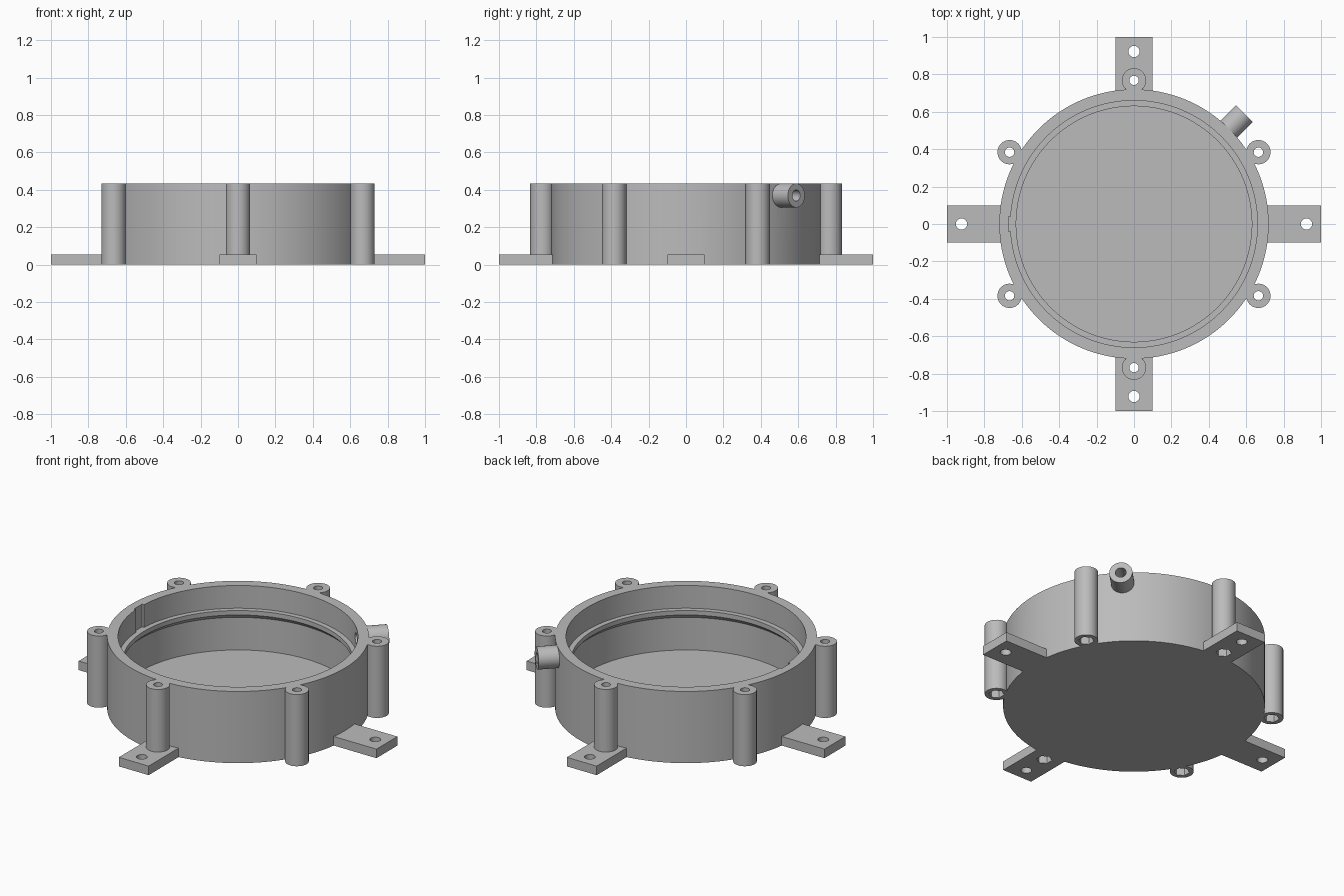
import bpy
import bmesh
import math
from mathutils import Matrix, Vector

cube = bpy.data.objects.get("Cube")
if cube:
    bpy.data.objects.remove(cube, do_unlink=True)

HEIGHT = 0.435
RADIUS = 0.72
TAB_TOP = 0.055
POST_RING = 0.768

grey = bpy.data.materials.new("plain grey")
grey.use_nodes = True
grey.diffuse_color = (0.5, 0.5, 0.5, 1)
grey.node_tree.nodes["Principled BSDF"].inputs["Base Color"].default_value = (0.5, 0.5, 0.5, 1)


def add_object(name, bm):
    bmesh.ops.recalc_face_normals(bm, faces=bm.faces)
    mesh = bpy.data.meshes.new(name)
    bm.to_mesh(mesh)
    bm.free()
    mesh.materials.append(grey)
    obj = bpy.data.objects.new(name, mesh)
    bpy.context.collection.objects.link(obj)
    return obj


def cylinder(name, start, end, radius, sides=40):
    start, end = Vector(start), Vector(end)
    axis = end - start
    turn = axis.to_track_quat("Z", "Y").to_matrix().to_4x4()
    bm = bmesh.new()
    bmesh.ops.create_cone(bm, cap_ends=True, segments=sides, radius1=radius, radius2=radius,
                          depth=axis.length, matrix=Matrix.Translation((start + end) / 2) @ turn)
    return add_object(name, bm)


def box(name, low, high, angle=0.0):
    low, high = Vector(low), Vector(high)
    bm = bmesh.new()
    bmesh.ops.create_cube(bm, size=1)
    bmesh.ops.scale(bm, vec=high - low, verts=bm.verts)
    bmesh.ops.translate(bm, vec=(low + high) / 2, verts=bm.verts)
    bmesh.ops.rotate(bm, cent=(0, 0, 0), matrix=Matrix.Rotation(angle, 3, "Z"), verts=bm.verts)
    return add_object(name, bm)


def lathe(name, profile, sides=128):
    bm = bmesh.new()
    points = [bm.verts.new((r, 0, z)) for r, z in profile]
    edges = [bm.edges.new(pair) for pair in zip(points, points[1:])]
    bmesh.ops.spin(bm, geom=points + edges, cent=(0, 0, 0), axis=(0, 0, 1),
                   angle=math.tau, steps=sides, use_merge=True)
    bmesh.ops.remove_doubles(bm, verts=bm.verts, dist=0.0001)
    return add_object(name, bm)


def combine(target, parts, operation):
    for part in parts:
        mod = target.modifiers.new(operation, "BOOLEAN")
        mod.operation = operation
        mod.solver = "EXACT"
        mod.object = part
    graph = bpy.context.evaluated_depsgraph_get()
    mesh = bpy.data.meshes.new_from_object(target.evaluated_get(graph))
    target.modifiers.clear()
    target.data = mesh
    for part in parts:
        bpy.data.objects.remove(part, do_unlink=True)


def polar(radius, angle, z):
    return (radius * math.cos(angle), radius * math.sin(angle), z)


# Round cup with a thin seating lip inside
housing = lathe("housing", [
    (0, 0), (RADIUS, 0), (RADIUS, HEIGHT), (0.66, HEIGHT), (0.66, 0.297),
    (0.63, 0.297), (0.63, 0.27), (0.657, 0.243), (0.657, 0.045), (0, 0.045)])

solids, cutters = [], []

# Four mounting tabs with screw holes
for i in range(4):
    angle = i * math.pi / 2
    solids.append(box("mounting_tab", (0.68, -0.1, 0), (1, 0.1, TAB_TOP), angle))
    cutters.append(cylinder("tab_hole", polar(0.922, angle, -0.1), polar(0.922, angle, 0.1), 0.03, 32))

# Six screw posts with through holes and hexagonal nut pockets
for i in range(6):
    angle = math.radians(30 + 60 * i)
    solids.append(cylinder("screw_post", polar(POST_RING, angle, 0), polar(POST_RING, angle, HEIGHT), 0.065))
    cutters.append(cylinder("post_hole", polar(POST_RING, angle, -0.1), polar(POST_RING, angle, 0.6), 0.025, 32))
    cutters.append(cylinder("nut_pocket", polar(POST_RING, angle, -0.1), polar(POST_RING, angle, 0.05), 0.043, 6))

# Side outlet, open through the wall
diagonal = math.pi / 4
solids.append(cylinder("outlet", polar(0.69, diagonal, 0.37), polar(0.834, diagonal, 0.37), 0.064))
cutters.append(cylinder("outlet_bore", polar(0.55, diagonal, 0.37), polar(0.9, diagonal, 0.37), 0.03, 32))

# Shallow key slot in the inner wall
cutters.append(box("key_slot", (-0.672, -0.04, 0.297), (-0.6, 0.04, 0.6)))

combine(housing, solids, "UNION")
combine(housing, cutters, "DIFFERENCE")

# Smooth curves, crisp edges
bpy.ops.object.select_all(action="DESELECT")
housing.select_set(True)
bpy.context.view_layer.objects.active = housing
bpy.ops.object.shade_smooth_by_angle(angle=math.radians(30))
